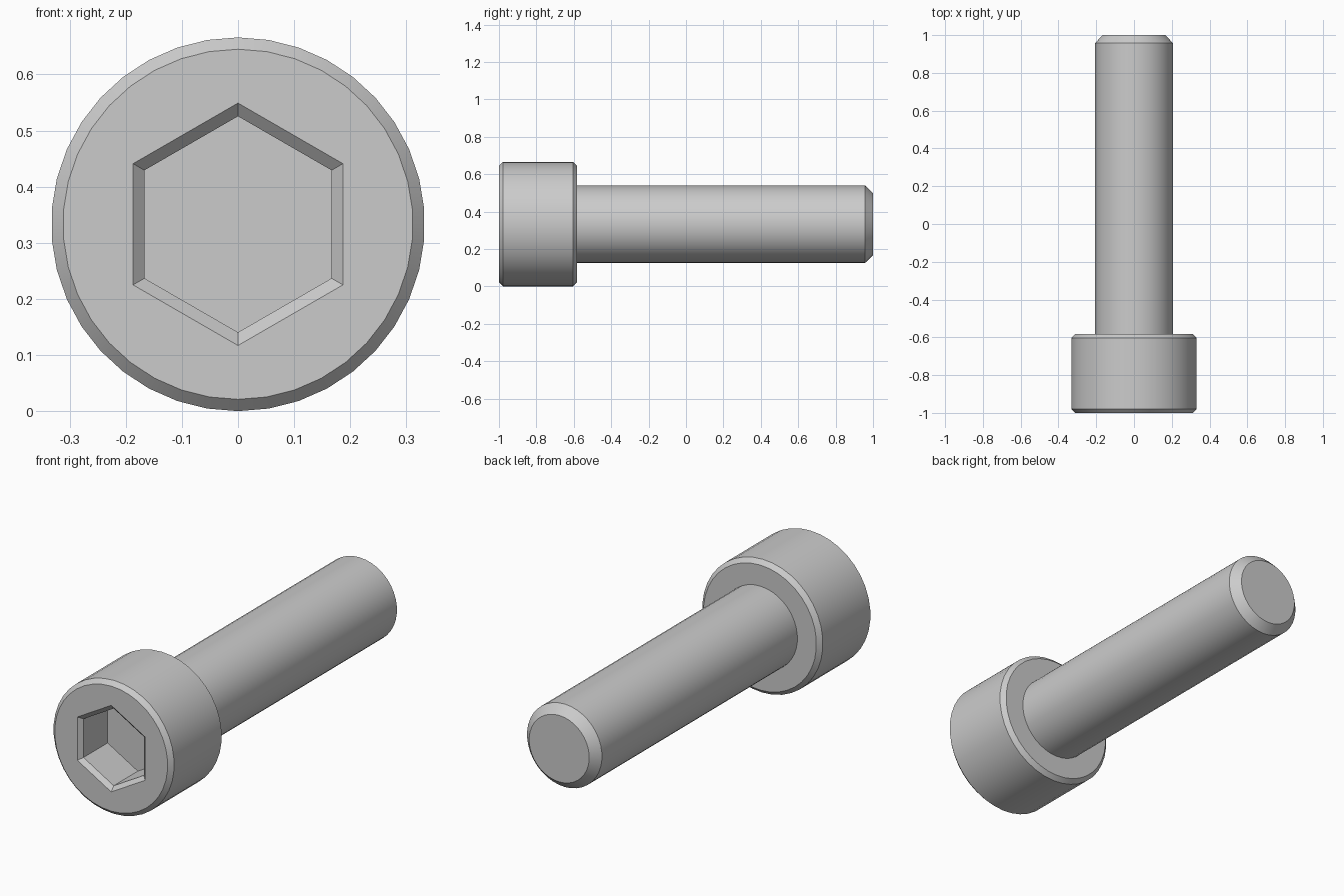
import bpy, bmesh
from math import sin, cos, tau, radians

if "Cube" in bpy.data.objects:
    bpy.data.objects.remove(bpy.data.objects["Cube"])

SIDES = 38
AXIS_Z = 0.333


def ring(bm, radius, y, sides):
    """Regular polygon around the bolt axis, with one corner pointing up."""
    return [bm.verts.new((radius * sin(tau * i / sides), y,
                          AXIS_Z + radius * cos(tau * i / sides)))
            for i in range(sides)]


def loft(bm, profile, sides):
    """Join successive rings given as (radius, y); returns all rings."""
    rings = [ring(bm, r, y, sides) for r, y in profile]
    for a, b in zip(rings, rings[1:]):
        for i in range(sides):
            j = (i + 1) % sides
            bm.faces.new((a[i], a[j], b[j], b[i]))
    return rings


bm = bmesh.new()

# Outer skin: chamfered head, then shank with chamfered tip
outer = loft(bm, [(0.312, -1.0), (0.333, -0.979), (0.333, -0.604),
                  (0.312, -0.583), (0.207, -0.583), (0.207, 0.958),
                  (0.166, 1.0)], SIDES)
bm.faces.new(outer[-1])

# Hexagonal socket: chamfered mouth, straight walls, flat floor
socket = loft(bm, [(0.216, -1.0), (0.1925, -0.98), (0.1925, -0.79)], 6)
bm.faces.new(socket[-1])

# Front face between the head rim and the socket mouth
rim = [e for e in bm.edges if e.is_boundary]
bmesh.ops.triangle_fill(bm, edges=rim, use_beauty=True)
bmesh.ops.dissolve_limit(bm, angle_limit=radians(0.5), verts=bm.verts[:],
                         edges=[e for e in bm.edges
                                if all(abs(v.co.y + 1) < 1e-5 for v in e.verts)])
bmesh.ops.recalc_face_normals(bm, faces=bm.faces[:])

mesh = bpy.data.meshes.new("socket_head_bolt")
bm.to_mesh(mesh)
bm.free()
bolt = bpy.data.objects.new("socket_head_bolt", mesh)
bpy.context.collection.objects.link(bolt)

# Smooth round sides, crisp chamfers
bpy.context.view_layer.objects.active = bolt
bolt.select_set(True)
bpy.ops.object.shade_smooth_by_angle(angle=radians(30))
